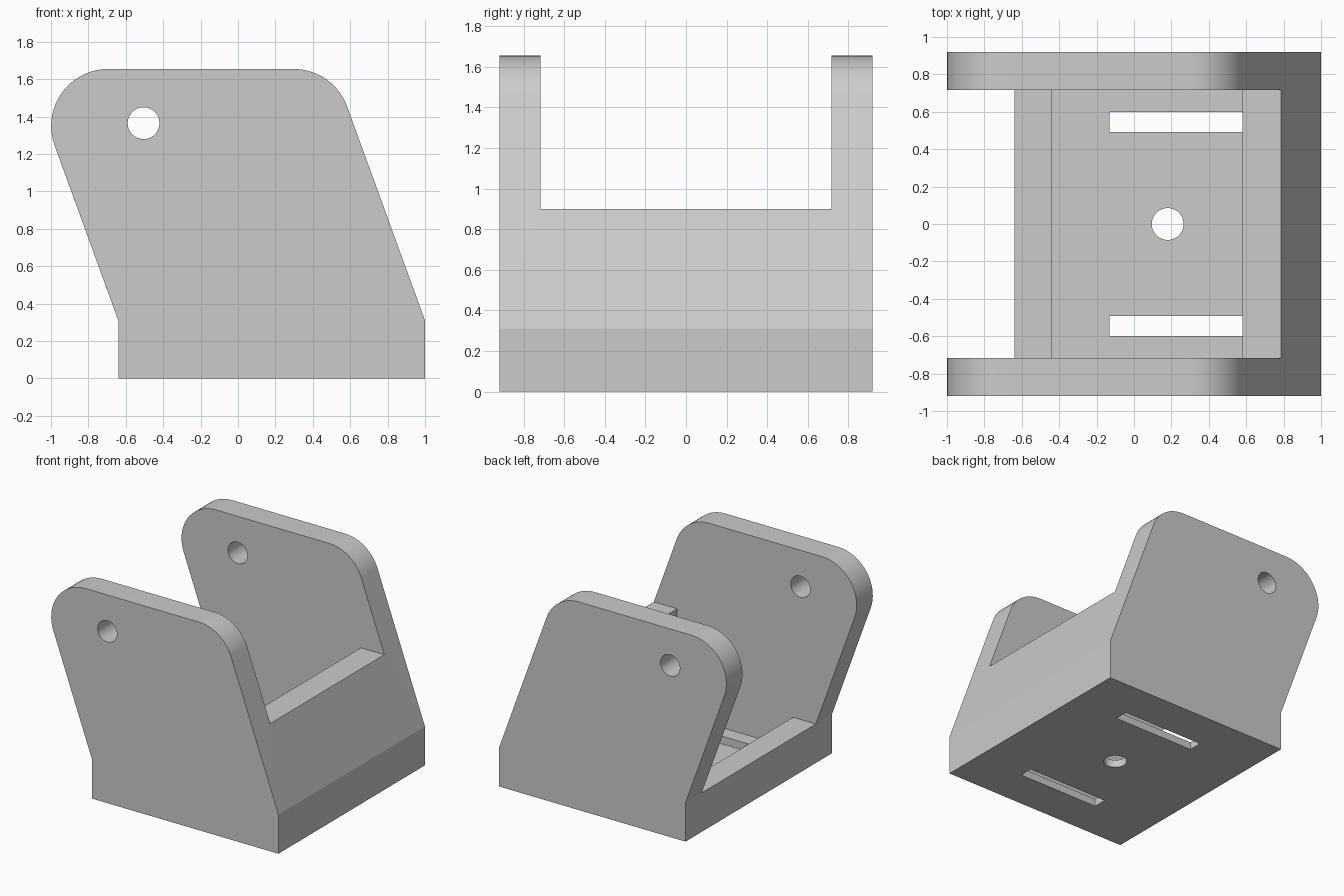
import bpy, bmesh, math

cube = bpy.data.objects.get("Cube")
if cube:
    bpy.data.objects.remove(cube, do_unlink=True)

HALF_W, INNER_W = 0.92, 0.717      # outer and inner half widths of the bracket
STEP_Z, TOP_Z, WALL_Z = 0.31, 1.655, 0.90
BACK_X, FLOOR_Z = -0.64, 0.06
SLANT = math.radians(20)
RADIUS = 0.305
HOLE_R = 0.085

grey = bpy.data.materials.new("plain grey")
grey.use_nodes = True
grey.diffuse_color = (0.6, 0.6, 0.6, 1)
grey.node_tree.nodes["Principled BSDF"].inputs["Base Color"].default_value = (0.6, 0.6, 0.6, 1)


def finish(name, bm):
    bmesh.ops.recalc_face_normals(bm, faces=bm.faces)
    mesh = bpy.data.meshes.new(name)
    bm.to_mesh(mesh)
    bm.free()
    mesh.materials.append(grey)
    obj = bpy.data.objects.new(name, mesh)
    bpy.context.collection.objects.link(obj)
    return obj


def extrude_y(name, outline, half):
    """Extrude an x-z outline from -half to +half along y."""
    bm = bmesh.new()
    face = bm.faces.new([bm.verts.new((x, -half, z)) for x, z in outline])
    new = bmesh.ops.extrude_face_region(bm, geom=[face])["geom"]
    verts = [v for v in new if isinstance(v, bmesh.types.BMVert)]
    bmesh.ops.translate(bm, verts=verts, vec=(0, 2 * half, 0))
    return finish(name, bm)


def cylinder(name, location, depth, rotation=(0, 0, 0)):
    bpy.ops.mesh.primitive_cylinder_add(vertices=48, radius=HOLE_R, depth=depth,
                                        location=location, rotation=rotation)
    obj = bpy.context.object
    obj.name = name
    obj.data.materials.append(grey)
    return obj


def box(name, location, size):
    bpy.ops.mesh.primitive_cube_add(size=1, location=location)
    obj = bpy.context.object
    obj.name = name
    obj.scale = size
    obj.data.materials.append(grey)
    return obj


def arc(cx, cz, start, end, steps=18):
    for i in range(steps + 1):
        a = start + (end - start) * i / steps
        yield cx + RADIUS * math.cos(a), cz + RADIUS * math.sin(a)


# Leaning side outline with two rounded top corners
cz = TOP_Z - RADIUS


def slope_x(foot, z):
    return foot - (z - STEP_Z) * math.tan(SLANT)


back_cx = slope_x(BACK_X, cz) + RADIUS / math.cos(SLANT)
front_cx = slope_x(1, cz) - RADIUS / math.cos(SLANT)
outline = [(BACK_X, 0), (1, 0), (1, STEP_Z)]
outline += arc(front_cx, cz, SLANT, math.pi / 2)
outline += arc(back_cx, cz, math.pi / 2, math.pi + SLANT)
outline.append((BACK_X, STEP_Z))
bracket = extrude_y("bracket", outline, HALF_W)

# Open space between the plates, leaving a floor, a low lip and a tall wall
cavity = [(-2, STEP_Z), (-0.44, STEP_Z), (-0.44, FLOOR_Z), (0.58, FLOOR_Z),
          (0.58, WALL_Z), (2, WALL_Z), (2, 3), (-2, 3)]
cutters = [extrude_y("cavity_cutter", cavity, INNER_W)]

# Pivot holes, floor hole and strap slots
cutters.append(cylinder("pivot_hole_cutter", (-0.505, 0, 1.365), 3, (math.pi / 2, 0, 0)))
cutters.append(cylinder("floor_hole_cutter", (0.18, 0, 0), 0.4))
for side, label in ((1, "back"), (-1, "front")):
    cutters.append(box(label + "_slot_cutter", (0.225, side * 0.545, 0), (0.71, 0.108, 0.4)))

bpy.ops.object.select_all(action='DESELECT')
bpy.context.view_layer.objects.active = bracket
bracket.select_set(True)
for cutter in cutters:
    cutter.hide_render = True
    mod = bracket.modifiers.new(cutter.name, 'BOOLEAN')
    mod.operation = 'DIFFERENCE'
    mod.solver = 'EXACT'
    mod.object = cutter
    bpy.ops.object.modifier_apply(modifier=mod.name)
    bpy.data.objects.remove(cutter, do_unlink=True)

bpy.ops.object.shade_smooth_by_angle(angle=math.radians(15))
